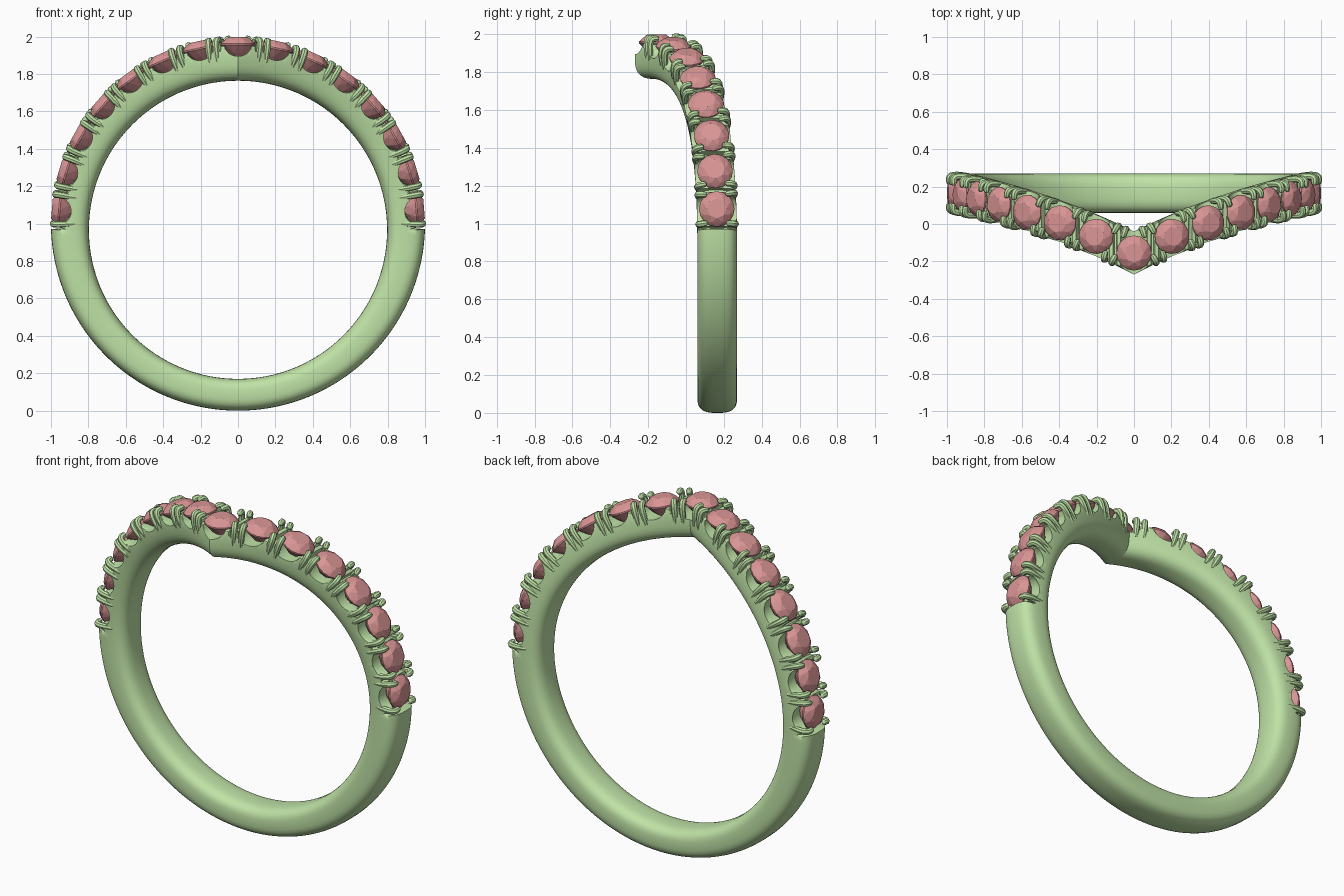
import bpy, bmesh
from math import sin, cos, pi, radians, sqrt, degrees
from mathutils import Vector, Matrix

if "Cube" in bpy.data.objects:
    bpy.data.objects.remove(bpy.data.objects["Cube"])

PITCH = 12.2            # degrees between stones
SIDE = 7                # stones on each side of the centre one
END = PITCH * (SIDE + 0.5)
HALF_W = 0.105          # half width of the band
GEM_R = 0.094


def material(name, col):
    m = bpy.data.materials.new(name)
    m.diffuse_color = (*col, 1)
    m.use_nodes = True
    m.node_tree.nodes["Principled BSDF"].inputs["Base Color"].default_value = m.diffuse_color
    return m


metal = material("metal_green", (0.52, 0.76, 0.38))
stone = material("stone_pink", (0.70, 0.30, 0.30))


def sweep_y(t):
    """Centre line offset: the band dips forward to a V at the top."""
    return 0.165 - 0.32 * max(0, 1 - abs(t) / 100) ** 2.5


def slope(t):
    return 0.32 * 2.5 * max(0, 1 - abs(t) / 100) ** 1.5 * 0.573


def frame(t, flat=False):
    """Tangent, cross direction and outward direction at angle t from the top."""
    a = radians(t)
    n = Vector((sin(a), 0, cos(a)))
    s = 0 if flat else slope(t) * (1 if t > 0 else -1)
    tan = Vector((cos(a), s, -sin(a))).normalized()
    return tan, n.cross(tan), n


def place(t, r):
    a = radians(t)
    return Vector((r * sin(a), sweep_y(t), 1 + r * cos(a)))


def seat_height(t):
    """Scalloped outer radius below the stones."""
    if abs(t) > END + 0.01:
        return 2.0
    k = max(-SIDE, min(SIDE, round(t / PITCH)))
    d = abs(t - k * PITCH) / (PITCH / 2)
    if d < 0.70:
        return 0.955 - 0.06 * sqrt(1 - (d / 0.70) ** 2)
    return 0.925 if d > 0.92 else 0.955


# Band: rounded section swept round, thicker at the top, scalloped under stones
n_fine = 40 * (2 * SIDE + 1)
angles = [-END + 2 * END * i / n_fine for i in range(n_fine + 1)]
low = 120
angles += [END + 0.15 + (360 - 2 * END - 0.3) * i / low for i in range(low + 1)]
SEC = 40
bm = bmesh.new()
rings = []
for t in angles:
    t = t - 360 if t > 180 else t
    a = radians(t)
    inner = Vector((0.797 * sin(a), 0, 0.967 + 0.797 * cos(a)))
    outer = Vector((sin(a), 0, 1 + cos(a)))
    hw = HALF_W * sqrt(1 + slope(t) ** 2)
    h = seat_height(t)
    ring = []
    for j in range(SEC):
        b = 2 * pi * j / SEC
        c, s = cos(b), sin(b)
        u = (1 if c > 0 else -1) * abs(c) ** 0.68
        v = (1 if s > 0 else -1) * abs(s) ** 0.68
        p = inner.lerp(outer, (u + 1) / 2)
        q = p - Vector((0, 0, 1))
        if q.length > h:
            p = Vector((0, 0, 1)) + q.normalized() * h
        p.y = sweep_y(t) + v * hw
        ring.append(bm.verts.new(p))
    rings.append(ring)
for i, r0 in enumerate(rings):
    r1 = rings[(i + 1) % len(rings)]
    for j in range(SEC):
        k = (j + 1) % SEC
        bm.faces.new((r0[j], r0[k], r1[k], r1[j]))
bmesh.ops.recalc_face_normals(bm, faces=bm.faces)
me = bpy.data.meshes.new("band")
bm.to_mesh(me)
bm.free()
band = bpy.data.objects.new("band", me)
bpy.context.collection.objects.link(band)
me.materials.append(metal)

# Stone: faceted round cut, as the hull of a few rings of points
bm = bmesh.new()
for n, r, z, off in ((8, 0.55, 0.040, 0), (8, 0.82, 0.024, 0.5), (16, 1, 0.004, 0),
                     (16, 1, -0.004, 0), (8, 0.62, -0.045, 0.5), (1, 0, -0.095, 0)):
    for i in range(n):
        a = 2 * pi * (i + off) / n
        bm.verts.new((GEM_R * r * cos(a), GEM_R * r * sin(a), z))
bmesh.ops.convex_hull(bm, input=bm.verts)
bmesh.ops.recalc_face_normals(bm, faces=bm.faces)
gem_mesh = bpy.data.meshes.new("stone")
bm.to_mesh(gem_mesh)
bm.free()
gem_mesh.materials.append(stone)
for k in range(-SIDE, SIDE + 1):
    t = k * PITCH
    tan, cross, n = frame(t, k == 0)
    if cross.cross(n).dot(tan) < 0:
        cross = -cross
    m = Matrix((tan, cross, n)).transposed().to_4x4()
    m.translation = place(t, 0.958)
    ob = bpy.data.objects.new(f"stone_{k + SIDE + 1}", gem_mesh)
    ob.matrix_world = m
    bpy.context.collection.objects.link(ob)

# Prongs: pairs of claws curling over the stones at every boundary
cu = bpy.data.curves.new("prongs", "CURVE")
cu.dimensions = "3D"
cu.bevel_depth = 0.018
cu.bevel_resolution = 2
cu.resolution_u = 4
cu.use_fill_caps = True
# cross offset, radius from ring centre, drift along the band, thickness
CLAW = ((0.094, 0.87, 0, 0.6), (0.097, 0.92, 0, 1), (0.098, 0.965, 0, 1),
        (0.088, 0.988, 0.002, 1), (0.062, 0.988, 0.005, 0.95),
        (0.052, 0.986, 0.006, 0.7), (0.049, 0.985, 0.006, 0.15))
for k in range(2 * SIDE + 2):
    t = -END + k * PITCH
    tan, cross, n = frame(t)
    for s in (-1, 1):
        if (k == 0 and s < 0) or (k == 2 * SIDE + 1 and s > 0):
            continue
        for side in (-1, 1):
            sp = cu.splines.new("NURBS")
            sp.points.add(len(CLAW) - 1)
            for p, (c, r, d, w) in zip(sp.points, CLAW):
                co = place(t, r) + cross * side * c + tan * s * (0.022 + d)
                p.co = (*co, 1)
                p.radius = w
            sp.order_u = 3
            sp.use_endpoint_u = True
prongs = bpy.data.objects.new("prongs", cu)
bpy.context.collection.objects.link(prongs)
cu.materials.append(metal)

bpy.ops.object.select_all(action="DESELECT")
prongs.select_set(True)
bpy.context.view_layer.objects.active = prongs
bpy.ops.object.convert(target="MESH")
band.select_set(True)
bpy.context.view_layer.objects.active = band
bpy.ops.object.shade_smooth_by_angle(angle=radians(35))
